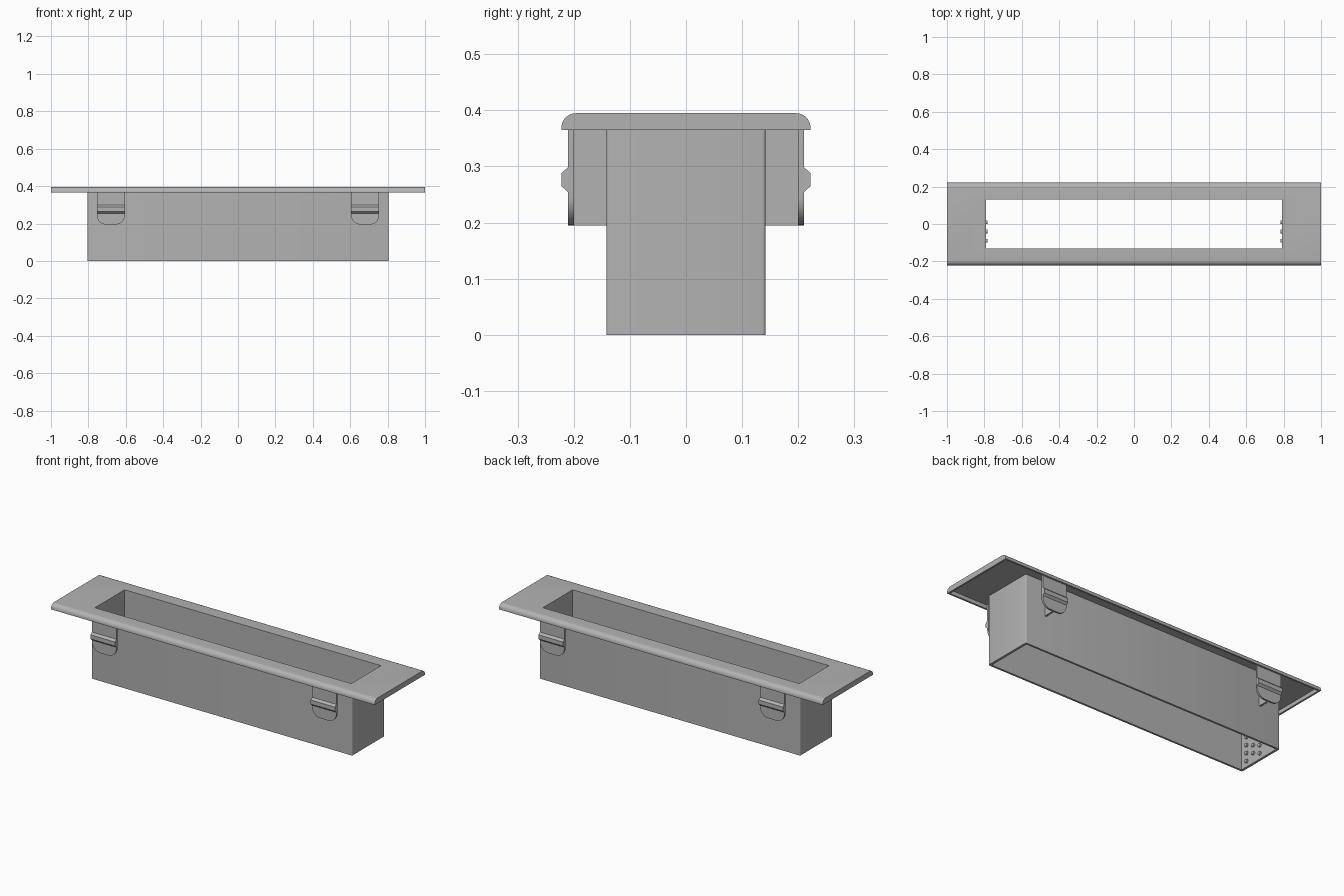
import bpy, bmesh, math
from mathutils import Matrix, Vector

if "Cube" in bpy.data.objects:
    bpy.data.objects.remove(bpy.data.objects["Cube"], do_unlink=True)

# Single sheet metal colour
metal = bpy.data.materials.new("grey_metal")
metal.use_nodes = True
GREY = (0.45, 0.45, 0.45, 1)
metal.diffuse_color = GREY
metal.node_tree.nodes["Principled BSDF"].inputs["Base Color"].default_value = GREY


def finish(name, bm):
    bmesh.ops.recalc_face_normals(bm, faces=bm.faces)
    mesh = bpy.data.meshes.new(name)
    bm.to_mesh(mesh)
    bm.free()
    mesh.materials.append(metal)
    obj = bpy.data.objects.new(name, mesh)
    bpy.context.collection.objects.link(obj)
    return obj


def activate(obj):
    bpy.ops.object.select_all(action='DESELECT')
    obj.select_set(True)
    bpy.context.view_layer.objects.active = obj


def smooth(obj):
    activate(obj)
    bpy.ops.object.shade_smooth_by_angle(angle=math.radians(35))
    return obj


def box(name, lo, hi):
    bm = bmesh.new()
    bmesh.ops.create_cube(bm, size=1)
    lo, hi = Vector(lo), Vector(hi)
    for v in bm.verts:
        v.co = (lo + hi) / 2 + v.co * (hi - lo)
    return finish(name, bm)


def prism(name, points, push):
    """Extrude a closed outline of 3D points along a vector."""
    bm = bmesh.new()
    face = bm.faces.new([bm.verts.new(p) for p in points])
    ext = bmesh.ops.extrude_face_region(bm, geom=[face])
    moved = [v for v in ext["geom"] if isinstance(v, bmesh.types.BMVert)]
    bmesh.ops.translate(bm, verts=moved, vec=push)
    return finish(name, bm)


def cut(obj, cutter):
    mod = obj.modifiers.new("cut", 'BOOLEAN')
    mod.operation, mod.solver, mod.object = 'DIFFERENCE', 'EXACT', cutter
    activate(obj)
    bpy.ops.object.modifier_apply(modifier=mod.name)
    bpy.data.objects.remove(cutter, do_unlink=True)


def arc(cx, cy, r, start, end, steps=8):
    angles = [math.radians(start + (end - start) * i / steps) for i in range(steps + 1)]
    return [(cx + r * math.cos(a), cy + r * math.sin(a)) for a in angles]


# Main dimensions
TOP, RIM = 0.395, 0.365
IN_X, IN_Y = 0.792, 0.131
OUT_X, OUT_Y = 0.805, 0.142
FL_Y = 0.222

# Flange: rounded long edges, hollow underneath, open in the middle
r = 0.026
section = [(-FL_Y, RIM), (FL_Y, RIM)]
section += arc(FL_Y - r, TOP - r, r, 0, 90) + arc(r - FL_Y, TOP - r, r, 90, 180)
flange = prism("flange", [(-1, y, z) for y, z in section], (2, 0, 0))
cut(flange, box("flange_cavity", (-0.99, -0.212, 0.3), (0.99, 0.212, 0.386)))
cut(flange, box("flange_opening", (-IN_X, -IN_Y, 0.3), (IN_X, IN_Y, 0.5)))
smooth(flange)

# Duct: open rectangular tube with slightly rounded upright corners
c = 0.006
outline = []
for sx, sy, start in ((1, 1, 0), (-1, 1, 90), (-1, -1, 180), (1, -1, 270)):
    outline += arc(sx * (OUT_X - c), sy * (OUT_Y - c), c, start, start + 90, 4)
duct = prism("duct", [(x, y, 0) for x, y in outline], (0, 0, 0.39))
cut(duct, box("duct_opening", (-IN_X, -IN_Y, -0.1), (IN_X, IN_Y, 0.5)))
smooth(duct)

# Four clips: rounded plate, pressed ridge and a web back to the duct
CLIP_X, HALF, LOW, R = 0.68, 0.075, 0.195, 0.05
for sx, side in ((1, "left"), (-1, "right")):
    for sy, end in ((-1, "front"), (1, "back")):
        tag = f"{end}_{side}"
        x = sx * CLIP_X
        plate = [(x + HALF, 0.388), (x - HALF, 0.388)]
        plate += arc(x - HALF + R, LOW + R, R, 180, 270)
        plate += arc(x + HALF - R, LOW + R, R, 270, 360)
        smooth(prism(f"clip_plate_{tag}", [(px, sy * 0.2, z) for px, z in plate],
                     (0, sy * 0.01, 0)))
        ridge = [(0.205, 0.254), (0.21, 0.254), (FL_Y, 0.265),
                 (FL_Y, 0.288), (0.21, 0.299), (0.205, 0.299)]
        prism(f"clip_ridge_{tag}", [(x - HALF, sy * y, z) for y, z in ridge],
              (2 * HALF, 0, 0))
        box(f"clip_web_{tag}", (x - 0.005, min(sy * 0.14, sy * 0.202), LOW),
            (x + 0.005, max(sy * 0.14, sy * 0.202), 0.388))

# Staggered studs on the inside of both end walls
for sx, side in ((1, "left"), (-1, "right")):
    bm = bmesh.new()
    for col in range(3):
        for row in range(4 - col % 2):
            spot = Vector((sx * (IN_X - 0.003), 0.01 - 0.05 * col,
                           0.03 + 0.045 * (row + 0.5 * (col % 2))))
            bmesh.ops.create_cone(
                bm, cap_ends=True, segments=16, radius1=0.01, radius2=0.01, depth=0.012,
                matrix=Matrix.Translation(spot) @ Matrix.Rotation(math.pi / 2, 4, 'Y'))
    smooth(finish(f"end_studs_{side}", bm))
